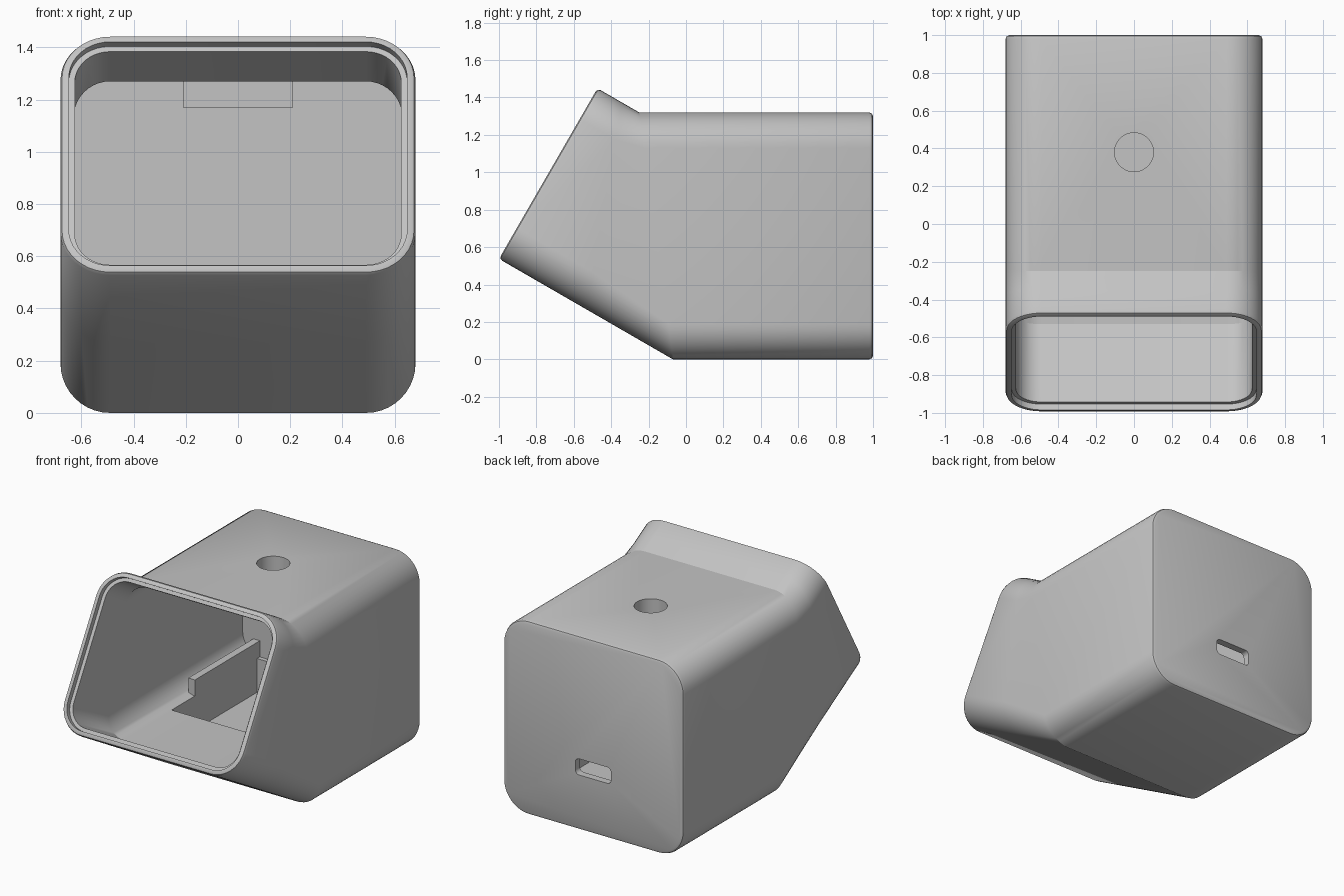
import bpy, bmesh, math
from mathutils import Vector

cube = bpy.data.objects.get("Cube")
if cube:
    bpy.data.objects.remove(cube, do_unlink=True)

grey = bpy.data.materials.new("plain_grey")
grey.use_nodes = True
grey.diffuse_color = (0.55, 0.55, 0.55, 1)
grey.node_tree.nodes["Principled BSDF"].inputs["Base Color"].default_value = (0.55, 0.55, 0.55, 1)

TILT = math.radians(30)
INWARD = Vector((math.cos(TILT), -math.sin(TILT)))   # (y, z) along the tilted tube
ACROSS = Vector((math.sin(TILT), math.cos(TILT)))    # (y, z) up the mouth
MOUTH = Vector((-1.0, 0.537))
TUBE_H = 1.053


def make_object(name, bm):
    bmesh.ops.recalc_face_normals(bm, faces=bm.faces)
    mesh = bpy.data.meshes.new(name)
    bm.to_mesh(mesh)
    bm.free()
    mesh.materials.append(grey)
    obj = bpy.data.objects.new(name, mesh)
    bpy.context.collection.objects.link(obj)
    return obj


def ring(bottom, top, half_width, radius, height, steps=10):
    """Rounded rectangle whose centre line runs from bottom to top in (y, z)."""
    bottom, top = Vector(bottom), Vector(top)
    pts = []
    for sx, sv, start in ((1, 1, 0), (-1, 1, 90), (-1, -1, 180), (1, -1, 270)):
        for i in range(steps + 1):
            a = math.radians(start + 90 * i / steps)
            x = sx * (half_width - radius) + radius * math.cos(a)
            v = 0.5 + (sv * (height / 2 - radius) + radius * math.sin(a)) / height
            p = bottom.lerp(top, v)
            pts.append((x, p.x, p.y))
    return pts


def tube_ring(depth, inset, half_width=0.68, radius=0.19):
    base = MOUTH + INWARD * depth
    return ring(base + ACROSS * inset, base + ACROSS * (TUBE_H - inset),
                half_width - inset, radius - inset, TUBE_H - 2 * inset)


def box_ring(y, low, high, half_width, radius):
    return ring((y, low), (y, high), half_width, radius, high - low)


def loft(name, rings):
    bm = bmesh.new()
    loops = [[bm.verts.new(p) for p in r] for r in rings]
    n = len(loops[0])
    for a, b in zip(loops, loops[1:]):
        for i in range(n):
            j = (i + 1) % n
            bm.faces.new((a[i], a[j], b[j], b[i]))
    bm.faces.new(loops[0])
    bm.faces.new(loops[-1])
    return make_object(name, bm)


def block(name, x, y, z):
    bm = bmesh.new()
    bmesh.ops.create_cube(bm, size=1)
    for v in bm.verts:
        v.co = [lo + (c + 0.5) * (hi - lo) for c, (lo, hi) in zip(v.co, (x, y, z))]
    return make_object(name, bm)


def cut(target, cutter):
    cutter.hide_render = True
    mod = target.modifiers.new("cut", "BOOLEAN")
    mod.operation = "DIFFERENCE"
    mod.solver = "EXACT"
    mod.object = cutter
    bpy.context.view_layer.objects.active = target
    bpy.ops.object.modifier_apply(modifier=mod.name)


# Outer shell: tilted mouth, bend, straight body, softened ends
body = loft("housing", [
    tube_ring(0, 0.02), tube_ring(0.006, 0.006), tube_ring(0.02, 0),
    ring(MOUTH + INWARD * 0.54, MOUTH + INWARD * 0.15 + ACROSS * TUBE_H, 0.68, 0.19, TUBE_H),
    ring((-0.07, 0), (-0.25, 1.32), 0.68, 0.19, 1.32),
    box_ring(0.98, 0, 1.32, 0.68, 0.19),
    box_ring(0.994, 0.006, 1.314, 0.674, 0.184),
    box_ring(1.0, 0.02, 1.30, 0.66, 0.17)])

# Main cavity with a raised floor
cavity = loft("cavity_cutter", [
    tube_ring(-0.1, 0.055), tube_ring(0.05, 0.055),
    ring((-0.53, 0.33), (-0.275, 1.27), 0.63, 0.14, 0.94),
    box_ring(0.95, 0.33, 1.27, 0.63, 0.14)])

# Step inside the rim
rim = loft("rim_cutter", [tube_ring(-0.1, 0.032), tube_ring(0.035, 0.032)])

# Floor pocket and rear port
pocket = block("pocket_cutter", (-0.5, 0.5), (0.0, 0.92), (0.1, 0.5))
port = loft("port_cutter", [box_ring(y, 0.375, 0.485, 0.135, 0.03) for y in (0.85, 1.1)])

# Round button hole in the roof
bm = bmesh.new()
bmesh.ops.create_cone(bm, cap_ends=True, segments=48, radius1=0.103, radius2=0.103, depth=0.3)
bmesh.ops.translate(bm, verts=bm.verts, vec=(0, 0.38, 1.37))
hole = make_object("hole_cutter", bm)

button_mount = block("button_mount", (-0.21, 0.21), (0.17, 0.59), (1.17, 1.285))
for cutter in (cavity, rim, pocket, port, hole):
    cut(body, cutter)
cut(button_mount, hole)
for cutter in (cavity, rim, pocket, port, hole):
    bpy.data.objects.remove(cutter, do_unlink=True)

# Rails beside the pocket
parts = [body, button_mount]
for side, sign in (("left", 1), ("right", -1)):
    parts.append(block(side + "_rail", sorted((sign * 0.5, sign * 0.55)), (0.25, 0.96), (0.32, 0.44)))

for obj in parts:
    bpy.ops.object.select_all(action="DESELECT")
    obj.select_set(True)
    bpy.context.view_layer.objects.active = obj
    bpy.ops.object.shade_smooth_by_angle(angle=math.radians(25))
